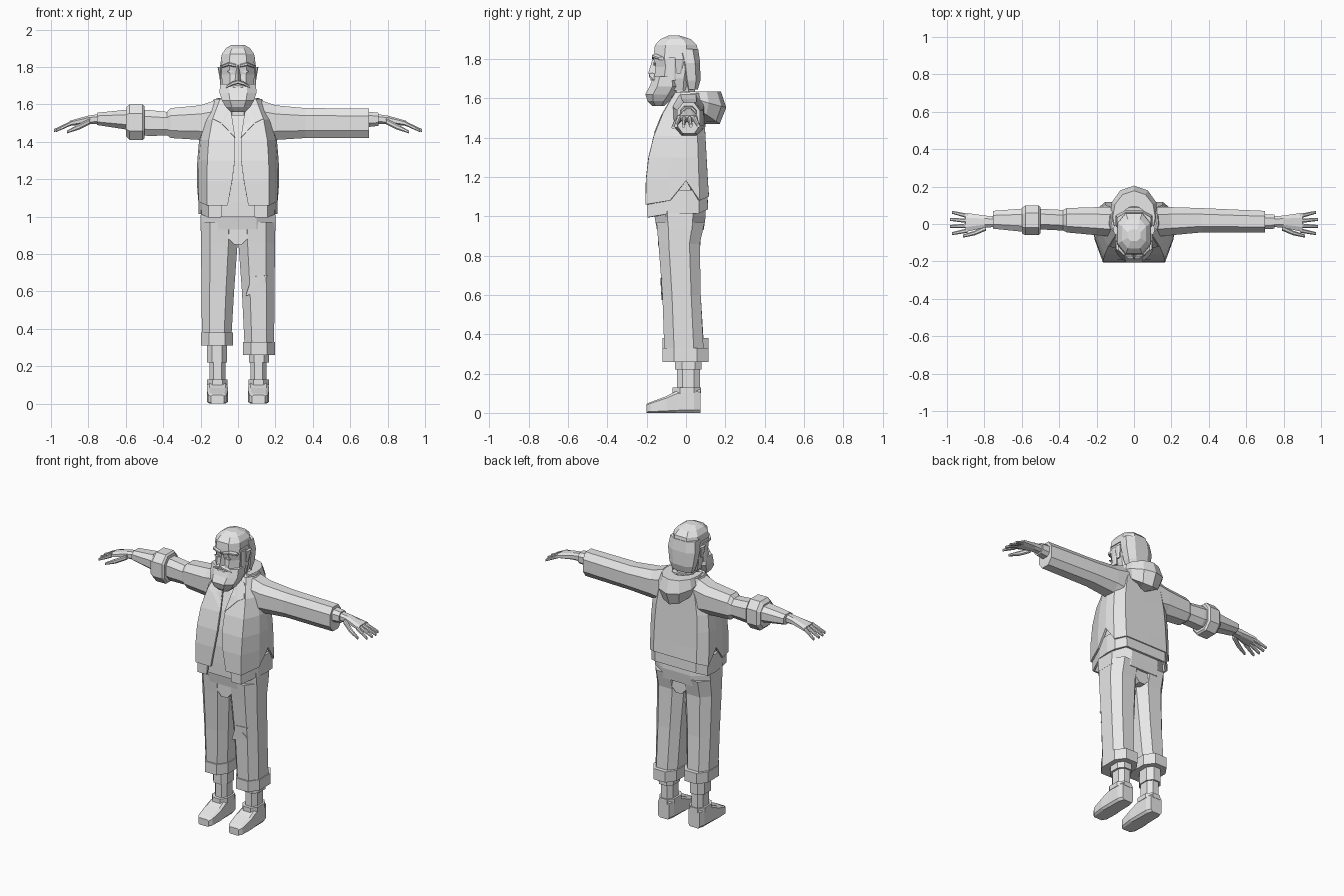
import bpy, bmesh
from math import sin, cos, pi

if "Cube" in bpy.data.objects:
    bpy.data.objects.remove(bpy.data.objects["Cube"])

shade = .8
colour = (shade, shade, shade, 1)
grey = bpy.data.materials.new("light_grey")
grey.use_nodes = True
grey.diffuse_color = colour
grey.node_tree.nodes["Principled BSDF"].inputs["Base Color"].default_value = colour
SIDES = (("left", 1), ("right", -1))


def finish(name, bm, thickness=0):
    bmesh.ops.recalc_face_normals(bm, faces=bm.faces[:])
    mesh = bpy.data.meshes.new(name)
    bm.to_mesh(mesh)
    bm.free()
    mesh.materials.append(grey)
    part = bpy.data.objects.new(name, mesh)
    bpy.context.collection.objects.link(part)
    if thickness:
        solid = part.modifiers.new("thickness", "SOLIDIFY")
        solid.thickness, solid.offset = thickness, 0


def skin(name, rings, side=1):
    """Join matching rings of points and cap both ends."""
    bm = bmesh.new()
    rows = [[bm.verts.new((x * side, y, z)) for x, y, z in ring] for ring in rings]
    for a, b in zip(rows, rows[1:]):
        for i in range(len(a)):
            bm.faces.new((a[i - 1], a[i], b[i], b[i - 1]))
    bm.faces.new(rows[0])
    bm.faces.new(rows[-1])
    finish(name, bm)


def sheet(name, rows, side, thickness):
    """Open grid of points with some thickness."""
    bm = bmesh.new()
    grid = [[bm.verts.new((x * side, y, z)) for x, y, z in row] for row in rows]
    for a, b in zip(grid, grid[1:]):
        for i in range(len(a) - 1):
            bm.faces.new((a[i], a[i + 1], b[i + 1], b[i]))
    finish(name, bm, thickness)


def plate(name, points, side=1):
    bm = bmesh.new()
    bm.faces.new([bm.verts.new((x * side, y, z)) for x, y, z in points])
    bmesh.ops.triangulate(bm, faces=bm.faces[:])
    finish(name, bm, thickness=.008)


def octagon(left, right, low, high, cut=.25):
    """Rectangle with cut corners."""
    h, v = (right - left) * cut, (high - low) * cut
    return [(left + h, low), (right - h, low), (right, low + v), (right, high - v),
            (right - h, high), (left + h, high), (left, high - v), (left, low + v)]


def level(height, half, front, back, x=0):
    """Horizontal section for upright parts."""
    return [(a, b, height) for a, b in octagon(x - half, x + half, front, back)]


def slab(reach, low, high, front, back):
    """Sideways section for the arms and other parts running along x."""
    return [(reach, a, b) for a, b in octagon(front, back, low, high)]


def band(name, low, high, side=1, **size):
    skin(name, [level(height=z, **size) for z in (low, high)], side)


# one rule gives the coat its outline, from hem (rise 0) to shoulder (rise 1)
HEM, SHOULDER = 1.08, 1.625


def outline(rise):
    up = max(rise, 0)
    height = HEM + (SHOULDER - HEM) * rise
    return height, .213 - .09 * up ** 4, -.2 + .15 * up ** 2.5, .11 - .03 * up


def coat_front(height):
    return outline((height - HEM) / (SHOULDER - HEM))[2]


def garment(name, side, rises, inset, opening, dip, notch):
    """Half a garment, from the front opening round to the middle of the back."""
    rows = []
    for k, rise in enumerate(rises):
        height, wide, front, back = outline(rise)
        wide, front, back = wide - inset, front + inset, back - inset / 2
        gap = opening - .04 * sin(pi * max(rise, 0))
        ring = [(gap, front), (wide * .76, front), (wide * .96, front * .4), (wide, 0),
                (wide * .97, back * .6), (wide * .72, back), (0, back)]
        ragged = [-dip, -dip, 0, notch, 0, dip, dip] if k == 0 else [0] * len(ring)
        rows.append([(x, y, height + lift) for (x, y), lift in zip(ring, ragged)])
    sheet(name, rows, side, thickness=.014)


steps = [k / 5 for k in range(6)]
shirt = []
for rise in [-.15] + steps:
    height, wide, front, back = outline(rise)
    shirt.append(level(height, half=wide - .025, front=front + .03, back=back - .02))
skin("shirt", shirt)

for word, side in SIDES:
    garment(word + "_jacket_half", side, steps, inset=0, opening=.055, dip=.02, notch=.1)
    garment(word + "_shirt_hem", side, [-.12, .1], inset=.01, opening=.09, dip=.02, notch=0)
    lapel = [(.045, 1.61), (.1, 1.6), (.13, 1.52), (.09, 1.5), (.015, 1.42)]
    plate(word + "_lapel", [(x, coat_front(z) - .006, z) for x, z in lapel], side)

# hood lying on the shoulders, swept round the back of the neck
hood = []
for k in range(9):
    angle = -.45 + k * (pi + .9) / 8
    swell = max(0, sin(angle))
    thick, top, low = .025 + .03 * swell, 1.635, 1.57 - .1 * swell
    middle = (top + low) / 2
    section = [(-thick, low), (thick * .4, low), (thick, middle),
               (thick * .5, top), (-thick, top)]
    hood.append([((.1 + out) * cos(angle), .03 + (.12 + out) * sin(angle), z)
                 for out, z in section])
skin("hood", hood)

# sleeves: the left one is long, the right one is rolled up
shoulder = [slab(reach=.1, low=1.38, high=1.63, front=-.07, back=.09),
            slab(reach=.2, low=1.41, high=1.595, front=-.06, back=.09),
            slab(reach=.36, low=1.42, high=1.58, front=-.045, back=.085)]
skin("left_sleeve", shoulder + [slab(reach=.7, low=1.42, high=1.578, front=-.045, back=.07)])
skin("right_sleeve", shoulder + [
    slab(reach=.38, low=1.435, high=1.56, front=-.035, back=.075),
    slab(reach=.48, low=1.43, high=1.57, front=-.03, back=.08),
    slab(reach=.52, low=1.44, high=1.57, front=-.03, back=.08)], -1)
skin("right_rolled_cuff", [
    slab(reach=.5, low=1.42, high=1.59, front=-.05, back=.09),
    slab(reach=.51, low=1.41, high=1.6, front=-.06, back=.1),
    slab(reach=.58, low=1.41, high=1.6, front=-.06, back=.1),
    slab(reach=.6, low=1.43, high=1.58, front=-.05, back=.085)], -1)
skin("right_forearm", [
    slab(reach=.56, low=1.46, high=1.575, front=-.045, back=.085),
    slab(reach=.755, low=1.49, high=1.555, front=-.025, back=.07)], -1)
skin("left_wristband", [
    slab(reach=.66, low=1.475, high=1.565, front=-.03, back=.055),
    slab(reach=.75, low=1.485, high=1.555, front=-.025, back=.05)])

# hands with fanned fingers
for word, side in SIDES:
    skin(word + "_palm", [
        slab(reach=.73, low=1.495, high=1.55, front=-.015, back=.04),
        slab(reach=.8, low=1.495, high=1.54, front=-.02, back=.045),
        slab(reach=.9, low=1.485, high=1.512, front=-.042, back=.06)], side)
    for k, finger in enumerate(("index", "middle", "ring", "little")):
        joints = []
        for bend in (0, .5, 1):
            spread = (k - 1.35) * (.026 + .012 * bend)
            size = .012 - .004 * bend
            drop = 1.5 - .04 * bend
            length = .1 - .012 * abs(k - 1.5)
            joints.append(slab(reach=.89 + length * bend, low=drop - size, high=drop + size,
                               front=spread - size, back=spread + size))
        skin(f"{word}_{finger}_finger", joints, side)
    skin(word + "_thumb", [
        slab(reach=.79, low=1.495, high=1.525, front=-.035, back=-.005),
        slab(reach=.85, low=1.465, high=1.495, front=-.06, back=-.035),
        slab(reach=.915, low=1.445, high=1.46, front=-.073, back=-.057)], side)

# trousers, ankles and shoes; the right leg is rolled higher
for word, side, cuff in (("left", 1, .26), ("right", -1, .31)):
    skin(word + "_trouser_leg", [
        level(height=cuff + .05, half=.079, front=-.11, back=.09, x=.114),
        level(height=.6, half=.087, front=-.12, back=.075, x=.108),
        level(height=.86, half=.098, front=-.14, back=.07, x=.1),
        level(height=.97, half=.1, front=-.15, back=.095, x=.1)], side)
    band(word + "_trouser_cuff", cuff, cuff + .07, side, half=.085, front=-.12, back=.115, x=.113)
    band(word + "_ankle", .09, .24, side, half=.043, front=-.047, back=.07, x=.11)
    band(word + "_sock", .22, .36, side, half=.053, front=-.055, back=.08, x=.113)
    band(word + "_shoe_strap", .1, .13, side, half=.055, front=-.068, back=.077, x=.11)
    profile = [(-.2, .035, .045), (-.18, .05, .055), (-.1, .057, .085),
               (-.05, .054, .11), (.04, .052, .125), (.075, .04, .12)]
    skin(word + "_shoe", [[(a, y, b) for a, b in octagon(.11 - half, .11 + half, 0, top, cut=.12)]
                          for y, half, top in profile], side)
skin("trouser_seat", [
    level(height=.93, half=.2, front=-.148, back=.09),
    level(height=1, half=.2, front=-.16, back=.1),
    level(height=1.1, half=.19, front=-.16, back=.095)])
skin("crotch", [[(-.1, y, .935), (.1, y, .935), (.02, y, .85), (-.02, y, .85)]
                for y in (-.143, .075)])
tear = [(.04, .575), (.075, .68), (.16, .685), (.12, .645), (.155, .615)]
plate("knee_tear", [(x, -.09 - z * .053, z) for x, z in tear])

# head, hair and beard
band("neck", 1.54, 1.7, half=.062, front=-.08, back=.045)
skin("face", [
    level(height=1.64, half=.07, front=-.15, back=.03),
    level(height=1.7, half=.085, front=-.162, back=.04),
    level(height=1.76, half=.088, front=-.155, back=.05),
    level(height=1.8, half=.09, front=-.162, back=.05),
    level(height=1.87, half=.08, front=-.155, back=.04)])
skin("hair", [
    level(height=1.83, half=.092, front=-.163, back=.062),
    level(height=1.87, half=.086, front=-.158, back=.055),
    level(height=1.9, half=.065, front=-.13, back=.025),
    level(height=1.918, half=.035, front=-.09, back=-.03)])
skin("back_hair", [
    level(height=1.645, half=.07, front=0, back=.06),
    level(height=1.69, half=.085, front=-.015, back=.073),
    level(height=1.78, half=.098, front=-.03, back=.072),
    level(height=1.85, half=.09, front=-.05, back=.062)])
skin("beard", [
    level(height=1.56, half=.04, front=-.17, back=-.11),
    level(height=1.585, half=.065, front=-.195, back=-.085),
    level(height=1.62, half=.085, front=-.207, back=-.05),
    level(height=1.66, half=.098, front=-.185, back=-.03),
    level(height=1.71, half=.097, front=-.165, back=-.04)])
band("lower_lip", 1.69, 1.703, half=.028, front=-.181, back=-.15)
skin("nose", [[(-wide, -.15, z), (wide, -.15, z), (0, tip, z)] for z, wide, tip in
              ((1.725, .02, -.193), (1.76, .015, -.182), (1.81, .01, -.168))])

# paired face details
for word, side in SIDES:
    skin(word + "_moustache", [
        slab(reach=0, low=1.71, high=1.73, front=-.188, back=-.15),
        slab(reach=.03, low=1.7, high=1.722, front=-.186, back=-.15),
        slab(reach=.065, low=1.685, high=1.7, front=-.165, back=-.14)], side)
    skin(word + "_brow", [
        slab(reach=.01, low=1.798, high=1.815, front=-.174, back=-.15),
        slab(reach=.05, low=1.805, high=1.825, front=-.172, back=-.14),
        slab(reach=.085, low=1.795, high=1.81, front=-.14, back=-.11)], side)
    plate(word + "_eye", [(.04 + .02 * cos(k * pi / 2), -.16, 1.776 + .009 * sin(k * pi / 2))
                          for k in range(4)], side)
    skin(word + "_ear", [
        level(height=1.725, half=.008, front=-.05, back=-.025, x=.088),
        level(height=1.8, half=.012, front=-.055, back=-.005, x=.097)], side)
    band(word + "_sideburn", 1.69, 1.81, side, half=.009, front=-.095, back=-.05, x=.088)
